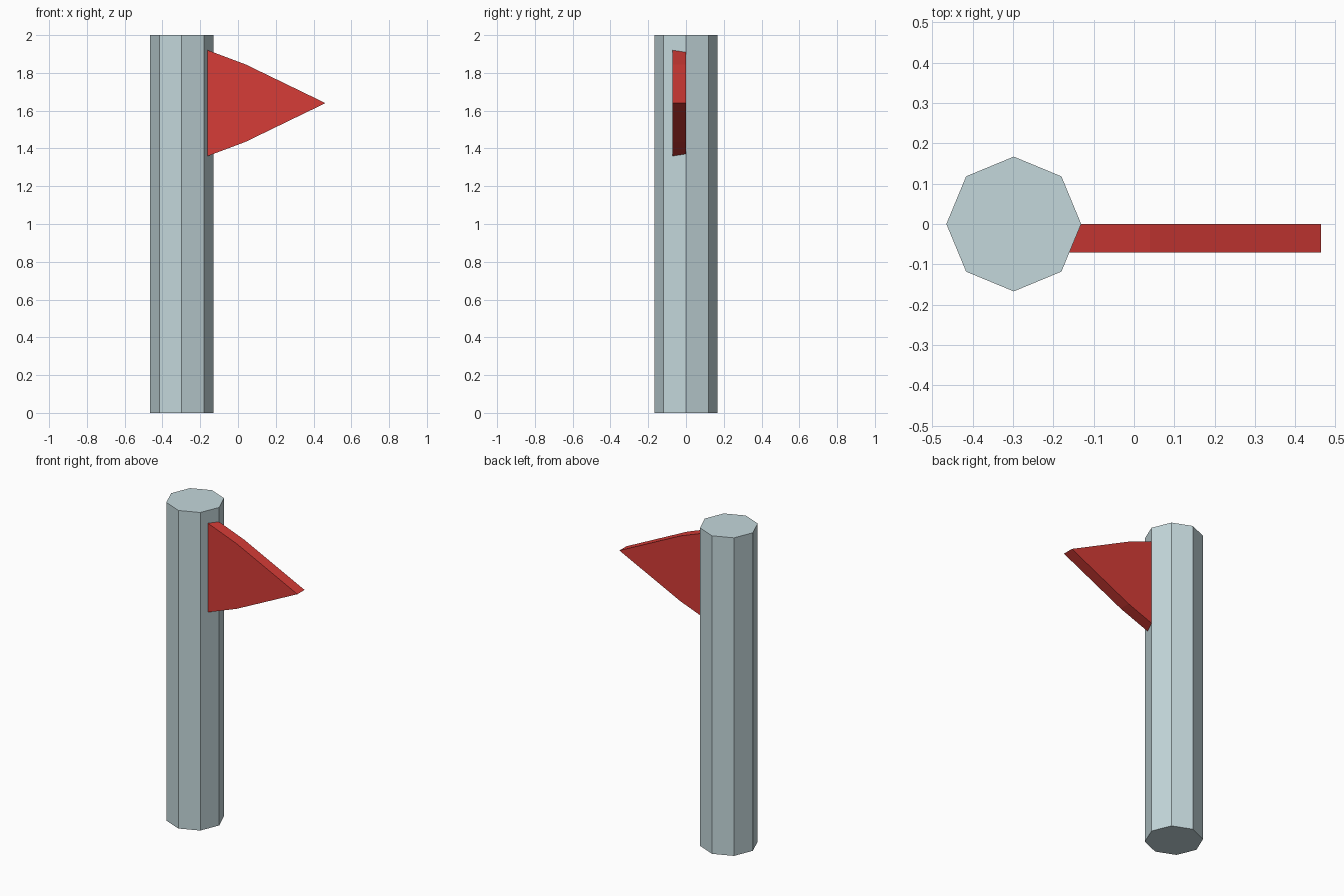
import bpy
import bmesh
import math

if "Cube" in bpy.data.objects:
    bpy.data.objects.remove(bpy.data.objects["Cube"])


def material(name, rgb):
    mat = bpy.data.materials.new(name)
    mat.diffuse_color = (*rgb, 1.0)
    mat.use_nodes = True
    mat.node_tree.nodes["Principled BSDF"].inputs["Base Color"].default_value = mat.diffuse_color
    return mat


def prism(name, points, offset, mat):
    """Extrude a flat polygon along the offset vector."""
    bm = bmesh.new()
    base = bm.faces.new([bm.verts.new(p) for p in points])
    ext = bmesh.ops.extrude_face_region(bm, geom=[base], use_keep_orig=True)
    top = [v for v in ext["geom"] if isinstance(v, bmesh.types.BMVert)]
    bmesh.ops.translate(bm, verts=top, vec=offset)
    bmesh.ops.recalc_face_normals(bm, faces=bm.faces)
    mesh = bpy.data.meshes.new(name)
    bm.to_mesh(mesh)
    bm.free()
    mesh.materials.append(mat)
    obj = bpy.data.objects.new(name, mesh)
    bpy.context.collection.objects.link(obj)
    return obj


pole_grey = material("pale blue grey", (0.55, 0.68, 0.71))
flag_red = material("red", (0.67, 0.045, 0.038))

# Eight-sided pole
POLE_X, RADIUS = -0.298, 0.167
octagon = [(POLE_X + RADIUS * math.cos(i * math.pi / 4),
            RADIUS * math.sin(i * math.pi / 4), 0) for i in range(8)]
prism("pole", octagon, (0, 0, 2), pole_grey)

# Pennant: half outline mirrored about its middle height, root sunk in the pole
MID_Z, FRONT_Y = 1.64, -0.071
half = [(-0.20, 0.295), (0.04, 0.205)]
outline = ([(x, FRONT_Y, MID_Z + h) for x, h in half]
           + [(0.463, FRONT_Y, MID_Z)]
           + [(x, FRONT_Y, MID_Z - h) for x, h in reversed(half)])
prism("pennant", outline, (0, 0.071, 0), flag_red)
